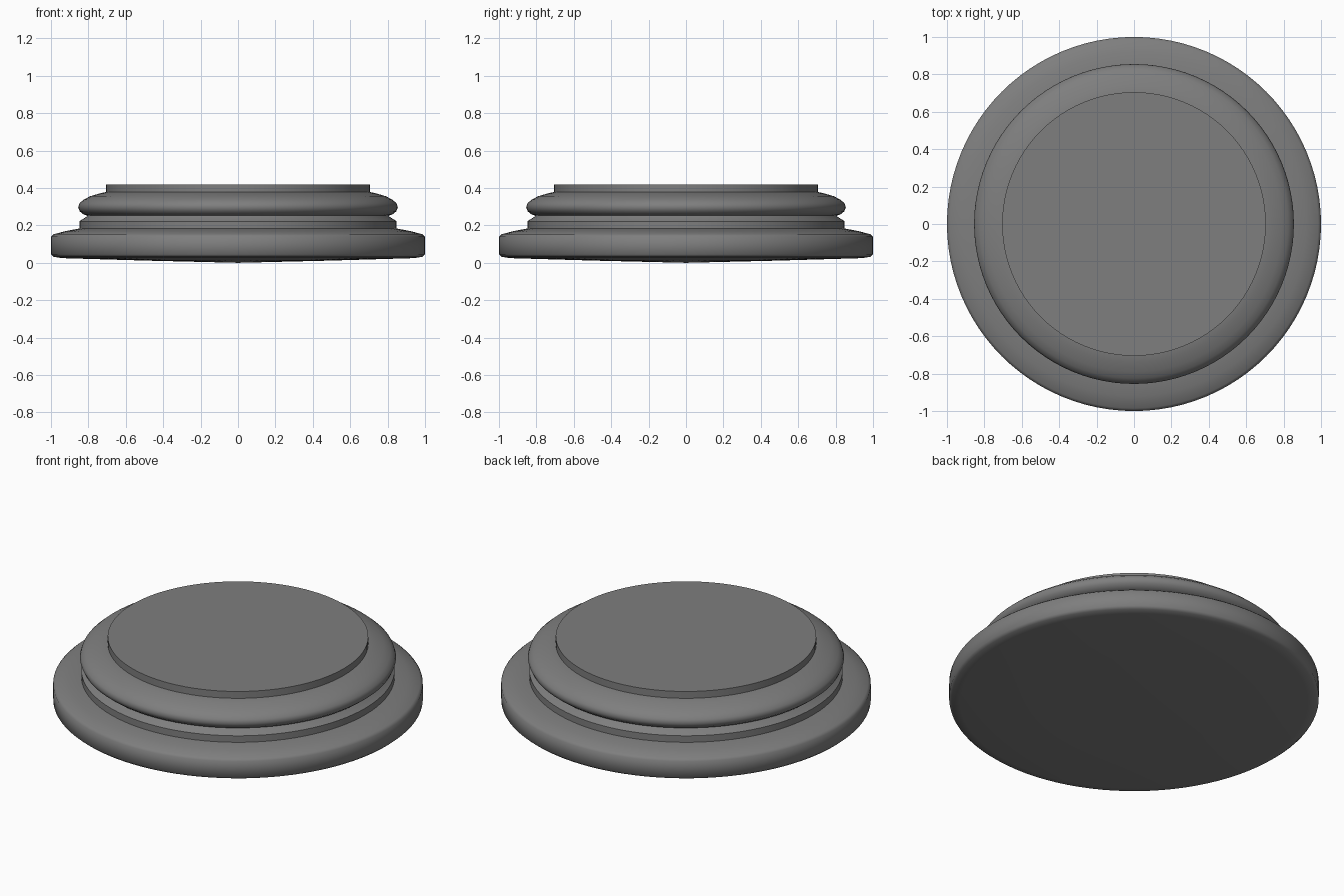
import bpy, bmesh, math

cube = bpy.data.objects.get("Cube")
if cube:
    bpy.data.objects.remove(cube, do_unlink=True)

SEGMENTS = 96

stone = bpy.data.materials.new("grey stone")
stone.use_nodes = True
GREY = (0.21, 0.21, 0.21, 1)
stone.diffuse_color = GREY
stone.node_tree.nodes["Principled BSDF"].inputs["Base Color"].default_value = GREY


def lathe(name, profile, angle):
    """Spin a (radius, height) profile around the z axis."""
    bm = bmesh.new()
    verts = [bm.verts.new((r, 0, z)) for r, z in profile]
    edges = [bm.edges.new(pair) for pair in zip(verts, verts[1:])]
    bmesh.ops.spin(bm, geom=verts + edges, cent=(0, 0, 0), axis=(0, 0, 1),
                   angle=math.tau, steps=SEGMENTS, use_merge=True)
    bmesh.ops.remove_doubles(bm, verts=bm.verts, dist=1e-5)
    bmesh.ops.recalc_face_normals(bm, faces=bm.faces)
    mesh = bpy.data.meshes.new(name)
    bm.to_mesh(mesh)
    bm.free()
    mesh.materials.append(stone)
    obj = bpy.data.objects.new(name, mesh)
    bpy.context.collection.objects.link(obj)
    bpy.ops.object.select_all(action="DESELECT")
    obj.select_set(True)
    bpy.context.view_layer.objects.active = obj
    bpy.ops.object.shade_smooth_by_angle(angle=math.radians(angle))
    return obj


# Wide foot with a slightly domed underside and rounded rims
lathe("foot", [(0, 0), (0.5, 0.012), (0.94, 0.025), (0.985, 0.032), (1, 0.045),
               (1, 0.14), (0.985, 0.153), (0.92, 0.17), (0.85, 0.183), (0, 0.183)], 50)

# Straight collar narrowing into the groove
lathe("collar", [(0, 0.17), (0.848, 0.17), (0.848, 0.222), (0.81, 0.247),
                 (0.80, 0.26), (0, 0.26)], 25)

# Rounded moulding
lathe("moulding", [(0, 0.25), (0.80, 0.25), (0.825, 0.258), (0.846, 0.275),
                   (0.855, 0.297), (0.848, 0.318), (0.825, 0.338), (0.79, 0.356),
                   (0.74, 0.371), (0.70, 0.38), (0, 0.38)], 50)

# Flat top disc
lathe("top_disc", [(0, 0.37), (0.705, 0.37), (0.705, 0.42), (0, 0.42)], 40)
